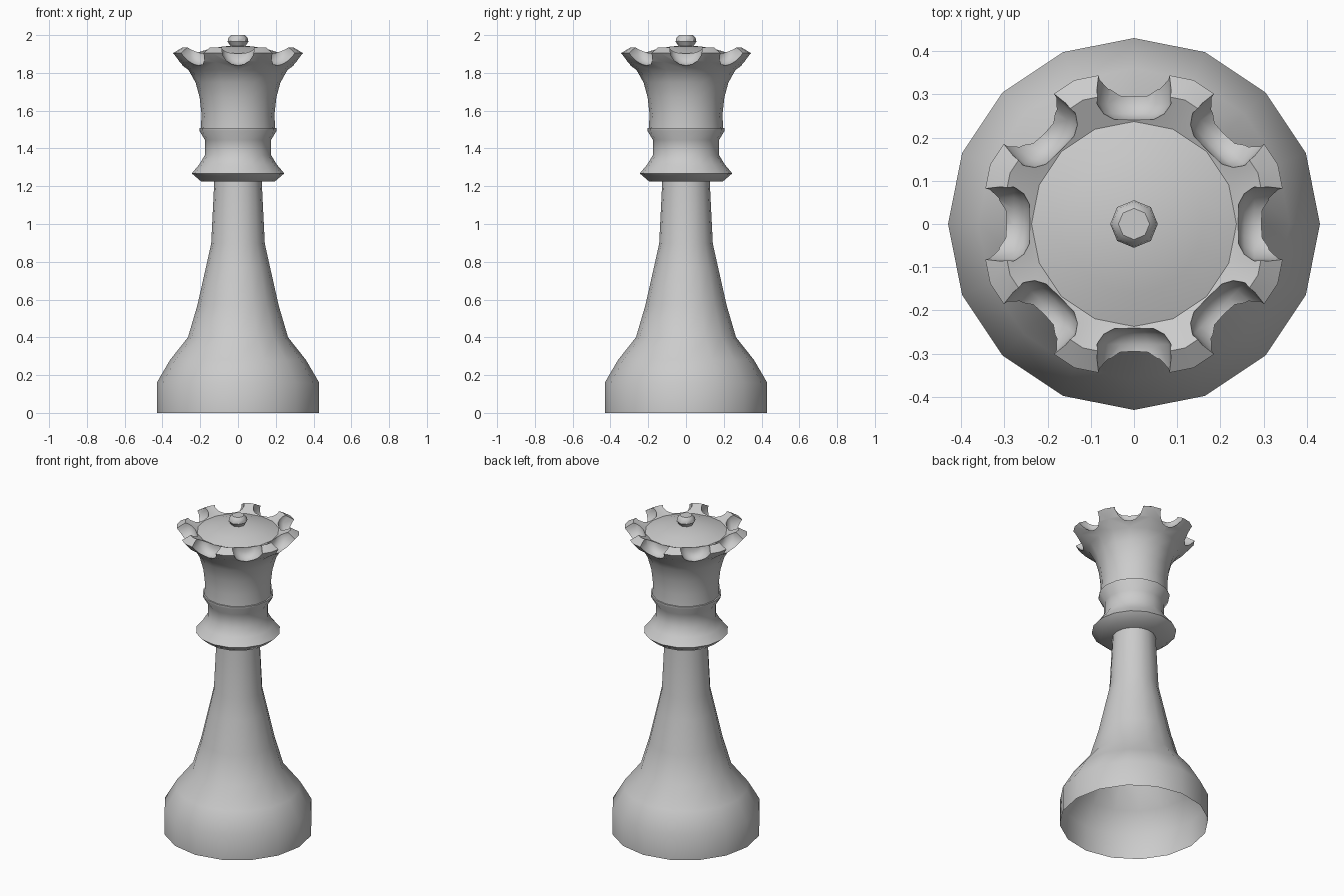
import bpy, bmesh, math
from mathutils import Matrix

cube = bpy.data.objects.get("Cube")
if cube:
    bpy.data.objects.remove(cube, do_unlink=True)

grey = bpy.data.materials.new("light_grey")
grey.use_nodes = True
colour = (0.6, 0.6, 0.6, 1)
grey.diffuse_color = colour
grey.node_tree.nodes["Principled BSDF"].inputs["Base Color"].default_value = colour


def lathe_into(bm, profile, sides, matrix=Matrix()):
    """Revolve (radius, height) points round z; radius 0 makes a pole."""
    rings = []
    for r, z in profile:
        count = sides if r > 0 else 1
        rings.append([bm.verts.new(matrix @ Matrix.Rotation(math.tau * i / sides, 4, 'Z')
                                   @ Matrix.Translation((r, 0, z)).to_translation())
                      for i in range(count)])
    for low, high in zip(rings, rings[1:]):
        for i in range(sides):
            j = (i + 1) % sides
            corners = [low[i % len(low)], low[j % len(low)],
                       high[j % len(high)], high[i % len(high)]]
            bm.faces.new(list(dict.fromkeys(corners)))


def finish(name, bm):
    bmesh.ops.recalc_face_normals(bm, faces=bm.faces)
    mesh = bpy.data.meshes.new(name)
    bm.to_mesh(mesh)
    bm.free()
    mesh.materials.append(grey)
    obj = bpy.data.objects.new(name, mesh)
    bpy.context.collection.objects.link(obj)
    return obj


def select(obj):
    bpy.ops.object.select_all(action='DESELECT')
    obj.select_set(True)
    bpy.context.view_layer.objects.active = obj


def smooth(obj):
    select(obj)
    bpy.ops.object.shade_smooth_by_angle(angle=math.radians(42))


def lathe(name, profile, sides=16):
    bm = bmesh.new()
    lathe_into(bm, profile, sides)
    return finish(name, bm)


# Hollow base and tapering shaft
body = lathe("base_and_shaft", [(.43, 0), (.43, .16), (.36, .28), (.265, .4), (.215, .57),
                                (.17, .77), (.142, .895), (.125, 1.24)])

# Flared collar and thin ring under the crown
collar = lathe("collar", [(0, 1.225), (.195, 1.225), (.245, 1.268), (.205, 1.315), (.175, 1.365),
                          (.175, 1.445), (.205, 1.495), (.205, 1.508), (0, 1.508)])

# Crown with an inward sloping lip and a shallow domed top
crown = lathe("crown", [(0, 1.5), (.197, 1.5), (.193, 1.58), (.203, 1.67), (.225, 1.75),
                        (.262, 1.815), (.32, 1.858), (.36, 1.905), (.31, 1.935),
                        (.237, 1.9), (.16, 1.925), (.08, 1.94), (0, 1.945)])

# Eight round-ended cutters that scallop the rim
bm = bmesh.new()
for k in range(8):
    aim = (Matrix.Translation((0, 0, 1.925)) @ Matrix.Rotation(math.tau * k / 8, 4, 'Z')
           @ Matrix.Rotation(math.pi / 2, 4, 'Y'))
    lathe_into(bm, [(0, .24), (.05, .242), (.072, .255), (.086, .278), (.086, .5), (0, .5)], 16, aim)
cutter = finish("scallop_cutter", bm)
cutter.hide_render = True
cut = crown.modifiers.new("scallops", 'BOOLEAN')
cut.operation = 'DIFFERENCE'
cut.solver = 'EXACT'
cut.object = cutter
select(crown)
bpy.ops.object.modifier_apply(modifier=cut.name)
bpy.data.objects.remove(cutter, do_unlink=True)

# Small eight-sided knob on top
knob = lathe("top_knob", [(0, 1.935), (.035, 1.935), (.055, 1.965), (.051, 1.985),
                          (.036, 2), (0, 2)], 8)

for part in (body, collar, crown, knob):
    smooth(part)
